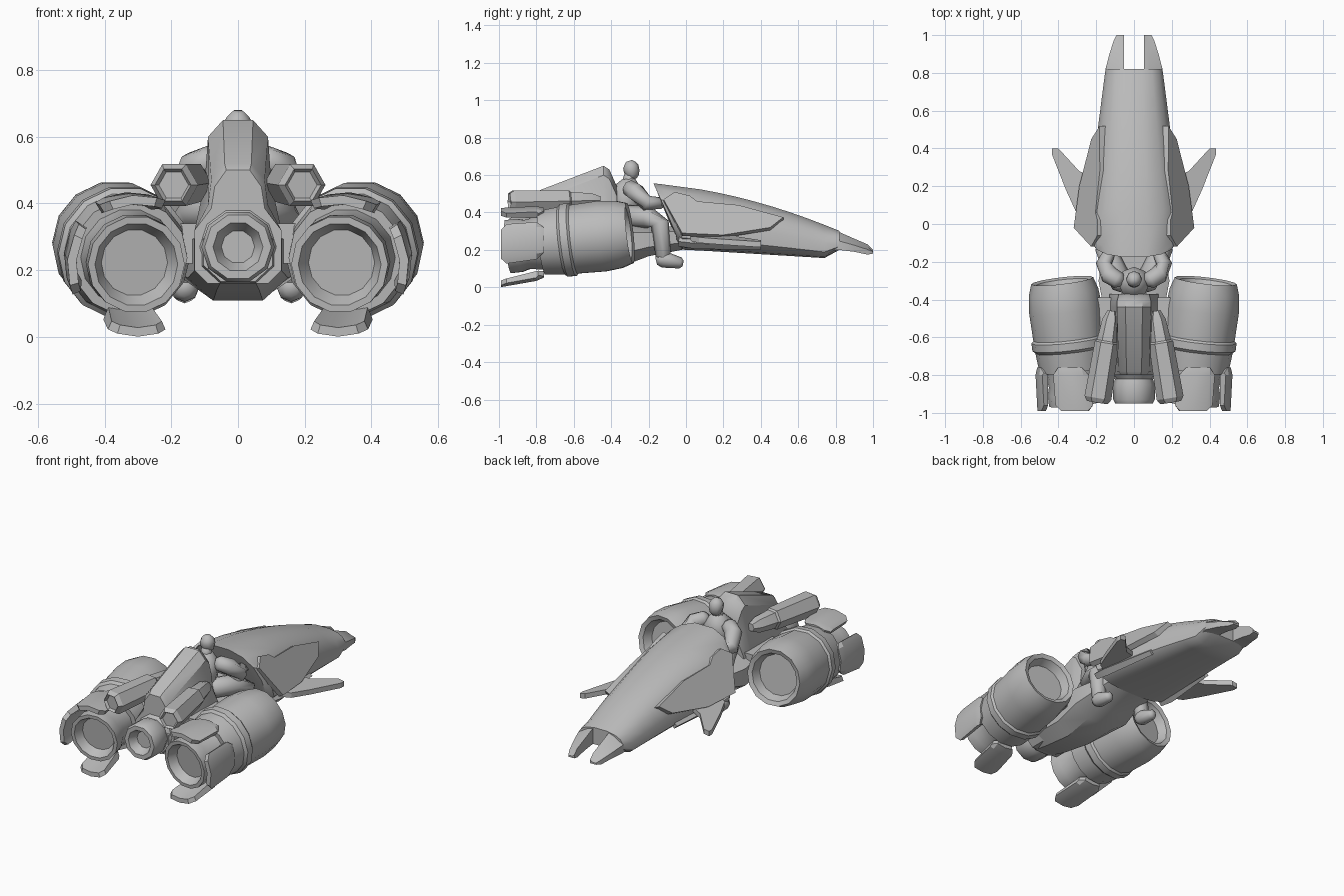
import bpy, bmesh, math
from mathutils import Vector

if "Cube" in bpy.data.objects:
    bpy.data.objects.remove(bpy.data.objects["Cube"])

GREY = (.5, .5, .5, 1)
grey = bpy.data.materials.new("plain_grey")
grey.use_nodes = True
grey.diffuse_color = GREY
grey.node_tree.nodes["Principled BSDF"].inputs["Base Color"].default_value = GREY


def loft(name, rings, smooth_angle=35):
    """Skin a row of closed rings and cap both ends."""
    bm = bmesh.new()
    rows = [[bm.verts.new(point) for point in ring] for ring in rings]
    for near, far in zip(rows, rows[1:]):
        for i in range(len(near)):
            bm.faces.new((near[i - 1], near[i], far[i], far[i - 1]))
    bm.faces.new(rows[0])
    bm.faces.new(rows[-1])
    bmesh.ops.recalc_face_normals(bm, faces=bm.faces)
    mesh = bpy.data.meshes.new(name)
    bm.to_mesh(mesh)
    bm.free()
    mesh.materials.append(grey)
    part = bpy.data.objects.new(name, mesh)
    bpy.context.collection.objects.link(part)
    bpy.ops.object.select_all(action="DESELECT")
    part.select_set(True)
    bpy.context.view_layer.objects.active = part
    bpy.ops.object.shade_smooth_by_angle(angle=math.radians(smooth_angle))


def mirrored_ring(y, half):
    """Close a half outline, given from top to bottom, across the centre plane."""
    return [(x, y, z) for x, z in half] + [(-x, y, z) for x, z in reversed(half)]


def rounded_ring(y, width, top, bottom, level, steps):
    """Rounded-box section, widest at a given share of its height."""
    middle = bottom + (top - bottom) * level
    half = []
    for k in range(steps):
        angle = math.pi * (k + .5) / steps
        c = math.cos(angle)
        reach = top - middle if c > 0 else middle - bottom
        half.append((width * math.sin(angle) ** .8,
                     middle + math.copysign(abs(c) ** .8, c) * reach))
    return mirrored_ring(y, half)


def tube(name, points, radii, sides=8, axis=None, smooth_angle=80):
    """Round sections along a path; a fixed axis makes it a lathe."""
    points = [Vector(p) for p in points]
    last = len(points) - 1
    rings = []
    for i, (point, radius) in enumerate(zip(points, radii)):
        along = axis or points[min(i + 1, last)] - points[max(i - 1, 0)]
        along = along.normalized()
        up = Vector((0, 1, 0)) if abs(along.z) > .8 else Vector((0, 0, 1))
        u = along.cross(up).normalized()
        v = u.cross(along)
        turns = [math.tau * k / sides for k in range(sides)]
        rings.append([point + (u * math.cos(a) + v * math.sin(a)) * radius for a in turns])
    loft(name, rings, smooth_angle)


def limb(name, points, radii):
    """Tube with rounded ends."""
    points = [Vector(p) for p in points]
    start = points[0] + (points[0] - points[1]).normalized() * radii[0] / 2
    end = points[-1] + (points[-1] - points[-2]).normalized() * radii[-1] / 2
    tube(name, [start, *points, end], [radii[0] / 2, *radii, radii[-1] / 2])


def slab(name, outline, offset):
    """Flat plate with thickness."""
    loft(name, [outline, [Vector(p) + Vector(offset) for p in outline]], 20)


def box(name, centre, size):
    x, y, z = centre
    dx, dy, dz = size
    slab(name, [(x + i * dx, y - dy, z + j * dz) for i, j in ((-1, -1), (1, -1), (1, 1), (-1, 1))],
         (0, dy * 2, 0))


# Long nose fairing, narrowing and dropping toward the tip
def fairing_ring(y):
    return rounded_ring(y, .26 - .13 * y, .54 - .15 * y - .17 * y * y, .2 - .06 * y, .25, 8)


def slanted(ring, slope):
    """Lean the rear opening back toward the rider."""
    return [(x, y - slope * max(z - .28, 0), z) for x, y, z in ring]


FAIRING_START, FAIRING_END, SPANS = .08, .74, 7
step = (FAIRING_END - FAIRING_START) / SPANS
loft("nose_fairing", [slanted(rounded_ring(-.05, .23, .56, .24, .25, 8), .45),
                      slanted(rounded_ring(-.02, .262, .555, .2, .25, 8), .4)]
     + [fairing_ring(FAIRING_START + step * k) for k in range(SPANS + 1)]
     + [rounded_ring(.82, .153, .303, .2, .25, 8)])

# Central chassis
CHASSIS = ((-.82, .11, .33, .16), (-.7, .14, .34, .13), (-.5, .16, .34, .1),
           (-.3, .2, .34, .12), (-.2, .18, .33, .16), (0, .16, .33, .2))
loft("chassis", [rounded_ring(*station, .6, 4) for station in CHASSIS])


# Tall rear cowl, a bell-shaped section that slopes down to the back
def cowl_ring(y, width, top):
    shoulder = top - .05
    waist = (shoulder + .32) / 2
    return mirrored_ring(y, [(width / 2, top), (width, shoulder), (width + .01, waist),
                             (.13, .32), (.13, .2), (.09, .16)])


loft("rear_cowl", [cowl_ring(-.8, .07, .5), cowl_ring(-.78, .08, .52), cowl_ring(-.44, .09, .65),
                   cowl_ring(-.41, .09, .63), cowl_ring(-.37, .08, .54)])
box("seat", (0, -.27, .35), (.07, .13, .03))

# Centre exhaust with a recessed mouth
BACKWARD = Vector((0, -1, 0))
NOZZLE = ((-.74, .115), (-.8, .115), (-.82, .1), (-.85, .11), (-.93, .11),
          (-.95, .1), (-.95, .075), (-.9, .05))
tube("center_nozzle", [(0, y, .27) for y, r in NOZZLE], [r for y, r in NOZZLE],
     10, BACKWARD, 35)

# Main engine axis and its lathe profiles, as pairs of y and radius
FRONT, BACK = Vector((.38, -.3, .29)), Vector((.3, -.99, .213))
ENGINE_PARTS = {
    "barrel": ((-.36, .12), (-.31, .14), (-.3, .165), (-.36, .185), (-.45, .194),
               (-.65, .187), (-.77, .175)),
    "band": ((-.59, .18), (-.61, .2), (-.65, .2), (-.67, .18)),
    "exhaust": ((-.75, .15), (-.85, .135), (-.89, .146), (-.95, .146), (-.95, .125), (-.9, .1)),
}
FLAPS = {"top": (86, 28), "outer": (5, 30), "bottom": (-90, 24)}


def on_axis(y):
    return FRONT.lerp(BACK, (y - FRONT.y) / (BACK.y - FRONT.y))


for s, side in ((1, "left"), (-1, "right")):
    def flip(points):
        return [Vector((s * x, y, z)) for x, y, z in points]

    # Barrel engine
    front, back = flip((FRONT, BACK))
    for label, profile in ENGINE_PARTS.items():
        tube(f"{side}_engine_{label}", flip([on_axis(y) for y, r in profile]),
             [r for y, r in profile], 14, back - front, 35)

    # Three curved armour flaps round the exhaust, with clipped corners
    for label, (middle, spread) in FLAPS.items():
        rings = []
        for k in (-1, -.7, 0, .7, 1):
            angle = math.radians(middle + spread * k)
            outward = Vector((math.cos(angle), 0, math.sin(angle)))
            clip = .03 if abs(k) == 1 else 0
            lead, tail = -.76 - clip, clip - .99
            section = ((lead, .187), (-.8, .2), (tail, .212), (tail, .185), (lead, .16))
            rings.append(flip([on_axis(y) + outward * r for y, r in section]))
        loft(f"{side}_{label}_flap", rings, 25)

    box(side + "_engine_strut", (s * .18, -.52, .28), (.08, .13, .06))

    # Hexagonal booster beside the cowl: rounded nose, then straight body
    inner, outer = flip(((.115, -.46, .465), (.195, -.945, .455)))
    BOOSTER = ((0, .025), (.1, .045), (.33, .055), (.35, .065), (.95, .072), (1, .055), (.97, .045))
    tube(side + "_booster", [inner.lerp(outer, t) for t, r in BOOSTER],
         [r for t, r in BOOSTER], 6, outer - inner, 30)

    # Fork prong at the nose tip
    def prong_ring(y, width, bottom, top):
        root = .053
        edge = root + width
        middle = (bottom + top) / 2
        return flip([(root, y, bottom), (root, y, top), (root + width / 3, y, top - .01),
                     (edge, y, middle), (edge, y, bottom)])

    loft(side + "_nose_prong", [prong_ring(.78, .09, .2, .305), prong_ring(.82, .098, .2, .295),
                                prong_ring(.9, .077, .19, .26), prong_ring(.97, .055, .175, .23),
                                prong_ring(1, .04, .18, .2)])

    # Flat armour lying on the sloping fairing side
    OUTLINE = ((-.12, .47), (-.06, .51), (.02, .49), (.06, .46), (.28, .44),
               (.52, .375), (.45, .32), (.2, .28), (-.02, .29))
    slab(side + "_side_panel", flip([(.49 - .16 * y - .6 * z, y, z) for y, z in OUTLINE]),
         (-s * .03, 0, -.015))

    # Lower rail and forward-swept winglet
    tube(side + "_lower_rail", flip([(.24, -.04, .245), (.24, .05, .235), (.2, .4, .22)]),
         [.025, .03, .02], 4, smooth_angle=20)
    WINGLET = ((.22, 0), (.31, .07), (.36, .18), (.435, .37), (.435, .4), (.4, .4),
               (.29, .28), (.22, .25))
    slab(side + "_winglet", flip([(x, y, .32 - .17 * x) for x, y in WINGLET]), (0, 0, -.03))

    # Rider limbs, boots and grips
    limb(side + "_arm", flip([(.08, -.3, .53), (.13, -.27, .51), (.16, -.21, .45),
                              (.12, -.13, .45)]), [.045, .05, .042, .03])
    knee, ankle, toe = (.155, -.14, .34), (.16, -.12, .15), (.16, -.03, .13)
    limb(side + "_leg", flip([(.06, -.32, .38), (.12, -.2, .375), knee, ankle]),
         [.06, .06, .05, .04])
    limb(side + "_boot", flip([(.16, -.14, .145), ankle, toe]), [.04, .045, .03])
    limb(side + "_handlebar", flip([(.03, -.09, .43), (.15, -.12, .45)]), [.017, .017])

# Rider torso, neck and head
limb("rider_torso", [(0, -.32, .38), (0, -.32, .45), (0, -.31, .52), (0, -.3, .56)],
     [.07, .075, .085, .05])
limb("rider_neck", [(0, -.31, .55), (0, -.3, .6)], [.035, .03])
limb("rider_head", [(0, -.285, .595), (0, -.29, .62), (0, -.295, .645), (0, -.3, .66)],
     [.034, .042, .042, .033])
